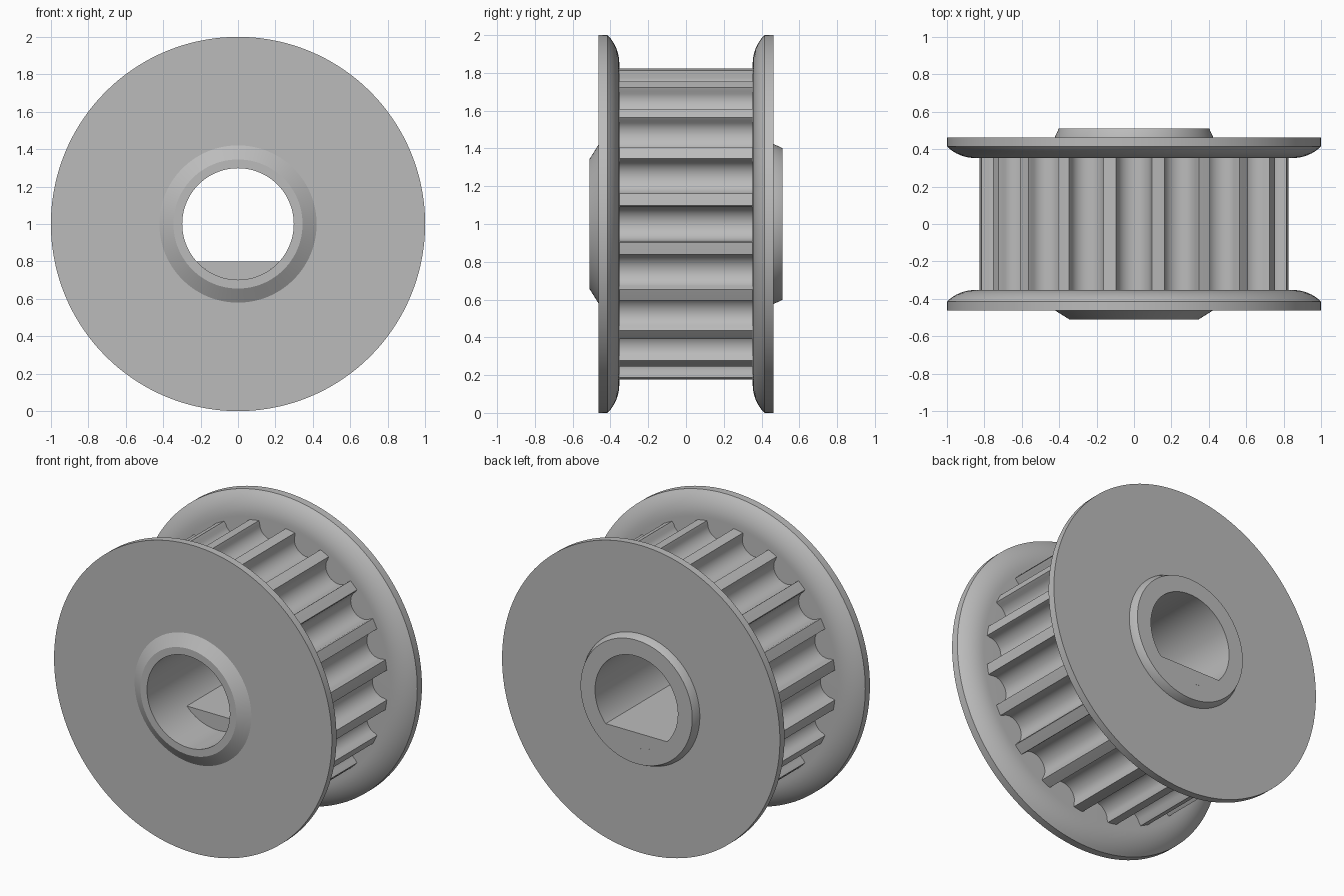
import bpy
import bmesh
from math import sin, cos, pi, radians, hypot, atan2, sqrt, asin

if "Cube" in bpy.data.objects:
    bpy.data.objects.remove(bpy.data.objects["Cube"], do_unlink=True)

CENTRE_Z = 1.0
BORE = 0.298
TEETH = 20
TIP_RADIUS = 0.83

metal = bpy.data.materials.new("grey metal")
metal.use_nodes = True
GREY = (0.5, 0.5, 0.5, 1)
metal.diffuse_color = GREY
metal.node_tree.nodes["Principled BSDF"].inputs["Base Color"].default_value = GREY


def finish(name, bm):
    """Turn a bmesh into a shaded object centred on the axle."""
    bmesh.ops.recalc_face_normals(bm, faces=bm.faces[:])
    mesh = bpy.data.meshes.new(name)
    bm.to_mesh(mesh)
    bm.free()
    mesh.materials.append(metal)
    obj = bpy.data.objects.new(name, mesh)
    bpy.context.collection.objects.link(obj)
    obj.location.z = CENTRE_Z
    bpy.ops.object.select_all(action="DESELECT")
    obj.select_set(True)
    bpy.context.view_layer.objects.active = obj
    bpy.ops.object.shade_smooth_by_angle(angle=radians(25))
    return obj


def skin(bm, rings):
    """Join closed rings of points into a closed loop of quads."""
    loops = [[bm.verts.new(p) for p in ring] for ring in rings]
    n = len(loops[0])
    for i, a in enumerate(loops):
        b = loops[(i + 1) % len(loops)]
        for j in range(n):
            k = (j + 1) % n
            bm.faces.new((a[j], a[k], b[k], b[j]))


def lathe(name, profile, steps=144):
    """Spin a closed (radius, y) profile around the y axis."""
    bm = bmesh.new()
    angles = [2 * pi * i / steps for i in range(steps)]
    skin(bm, [[(r * cos(a), y, r * sin(a)) for r, y in profile] for a in angles])
    return finish(name, bm)


# Hub: bored sleeve with a wide chamfer in front and a narrow one behind
lathe("hub", [(BORE, -0.51), (0.345, -0.51), (0.425, -0.46),
              (0.425, 0.46), (0.402, 0.51), (BORE, 0.51)])

# Flanges: flat outside, rounded off towards the teeth
ARC_RADIUS = 0.212
for name, side in (("front_flange", -1), ("back_flange", 1)):
    profile = [(0.4, 0.463), (1.0, 0.463)]
    for i in range(9):
        t = radians(45 * (1 - i / 8))
        profile.append((0.85 + ARC_RADIUS * sin(t),
                        0.353 + ARC_RADIUS * (1 - cos(t))))
    profile.append((0.4, 0.353))
    lathe(name, [(r, side * y) for r, y in profile])

# Toothed core: each groove has short straight walls and a round floor
groove = [(0.097, TIP_RADIUS * cos(asin(0.097 / TIP_RADIUS))), (0.091, 0.805)]
groove += [(0.091 * cos(pi * i / 14), 0.805 - 0.085 * sin(pi * i / 14))
           for i in range(1, 14)]
groove += [(-x, r) for x, r in reversed(groove[:2])]
outline = []
for tooth in range(TEETH):
    turn = 2 * pi * tooth / TEETH
    for x, r in reversed(groove):
        outline.append((hypot(x, r), atan2(x, r) + turn))
    outline.append((TIP_RADIUS, turn + pi / TEETH))
bm = bmesh.new()
skin(bm, [[(r * cos(a), y, r * sin(a)) for r, a in ring]
          for ring, y in ((outline, -0.4), (outline, 0.4),
                          ([(0.41, a) for r, a in outline], 0.4),
                          ([(0.41, a) for r, a in outline], -0.4))])
finish("toothed_core", bm)

# Flat in the bore: a circular segment that starts behind the front recess
FLAT_Z = -0.2
half = asin(sqrt(BORE ** 2 - FLAT_Z ** 2) / BORE)
angles = [half * (i / 12 - 1) for i in range(25)]
bm = bmesh.new()
segment = bm.faces.new([bm.verts.new((BORE * sin(a), -0.21, -BORE * cos(a)))
                        for a in angles])
extruded = bmesh.ops.extrude_face_region(bm, geom=[segment], use_keep_orig=True)
moved = [v for v in extruded["geom"] if isinstance(v, bmesh.types.BMVert)]
bmesh.ops.translate(bm, verts=moved, vec=(0, 0.72, 0))
finish("bore_flat", bm)
